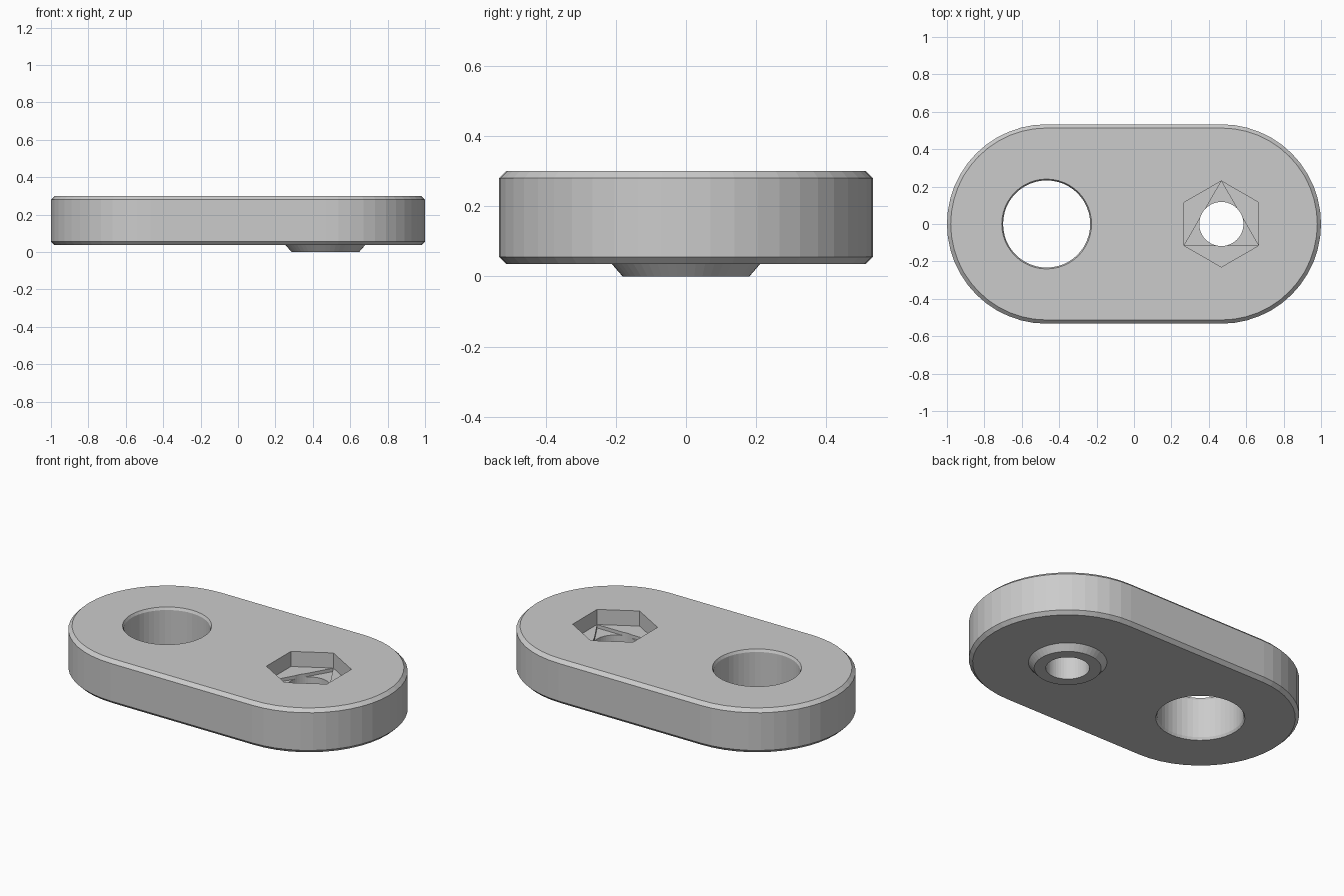
import bpy
import bmesh
from math import pi, sin, cos

if "Cube" in bpy.data.objects:
    bpy.data.objects.remove(bpy.data.objects["Cube"], do_unlink=True)

END_X = 0.467            # distance of both end centres from the middle
BOTTOM, TOP = 0.036, 0.30
SIDES = 48

grey = bpy.data.materials.new("plain grey")
grey.use_nodes = True
grey.diffuse_color = (0.6, 0.6, 0.6, 1)
grey.node_tree.nodes["Principled BSDF"].inputs["Base Color"].default_value = (0.6, 0.6, 0.6, 1)


def polygon(x, sides):
    """Outline function: regular polygon around (x, 0) with a corner toward +y."""
    return lambda r: [(x + r * cos(pi / 2 + 2 * pi * i / sides),
                       r * sin(pi / 2 + 2 * pi * i / sides)) for i in range(sides)]


def stadium(r):
    """Outline with straight sides and two half-round ends."""
    half = SIDES // 2
    points = []
    for side, start in ((1, -pi / 2), (-1, pi / 2)):
        for i in range(half + 1):
            a = start + pi * i / half
            points.append((side * END_X + r * cos(a), r * sin(a)))
    return points


def loft(name, outline, profile):
    """Closed solid through (radius, height) rings, from low to high."""
    bm = bmesh.new()
    rings = [[bm.verts.new((x, y, z)) for x, y in outline(r)] for r, z in profile]
    for low, high in zip(rings, rings[1:]):
        for i in range(len(low)):
            j = (i + 1) % len(low)
            bm.faces.new((low[i], low[j], high[j], high[i]))
    bm.faces.new(rings[0][::-1])
    bm.faces.new(rings[-1])
    mesh = bpy.data.meshes.new(name)
    bm.to_mesh(mesh)
    bm.free()
    mesh.materials.append(grey)
    obj = bpy.data.objects.new(name, mesh)
    bpy.context.scene.collection.objects.link(obj)
    return obj


def combine(target, other, operation):
    """Apply a boolean and discard the helper solid."""
    mod = target.modifiers.new(other.name, 'BOOLEAN')
    mod.operation = operation
    mod.solver = 'EXACT'
    mod.object = other
    other.hide_render = True
    bpy.context.view_layer.objects.active = target
    bpy.ops.object.modifier_apply(modifier=mod.name)
    bpy.data.objects.remove(other, do_unlink=True)


# Chamfered plate
plate = loft("link_plate", stadium, [(0.513, BOTTOM), (0.533, BOTTOM + 0.02),
                                     (0.533, TOP - 0.02), (0.513, TOP)])

# Tapered boss under the nut end
boss = loft("boss", polygon(END_X, SIDES), [(0.181, 0), (0.212, BOTTOM), (0.212, 0.07)])
combine(plate, boss, 'UNION')

# Large through hole with a slight rim chamfer on both faces
large_hole = loft("large_hole", polygon(-END_X, SIDES),
                  [(0.25, BOTTOM - 0.02), (0.233, BOTTOM + 0.015),
                   (0.233, TOP - 0.015), (0.25, TOP + 0.02)])
combine(plate, large_hole, 'DIFFERENCE')

# Hexagonal nut pocket, shallow triangular step and bolt hole
for name, sides, radius, floor in (("nut_pocket", 6, 0.23, 0.21),
                                   ("triangle_step", 3, 0.229, 0.19),
                                   ("bolt_hole", SIDES, 0.118, -0.1)):
    cutter = loft(name, polygon(END_X, sides), [(radius, floor), (radius, TOP + 0.1)])
    combine(plate, cutter, 'DIFFERENCE')
